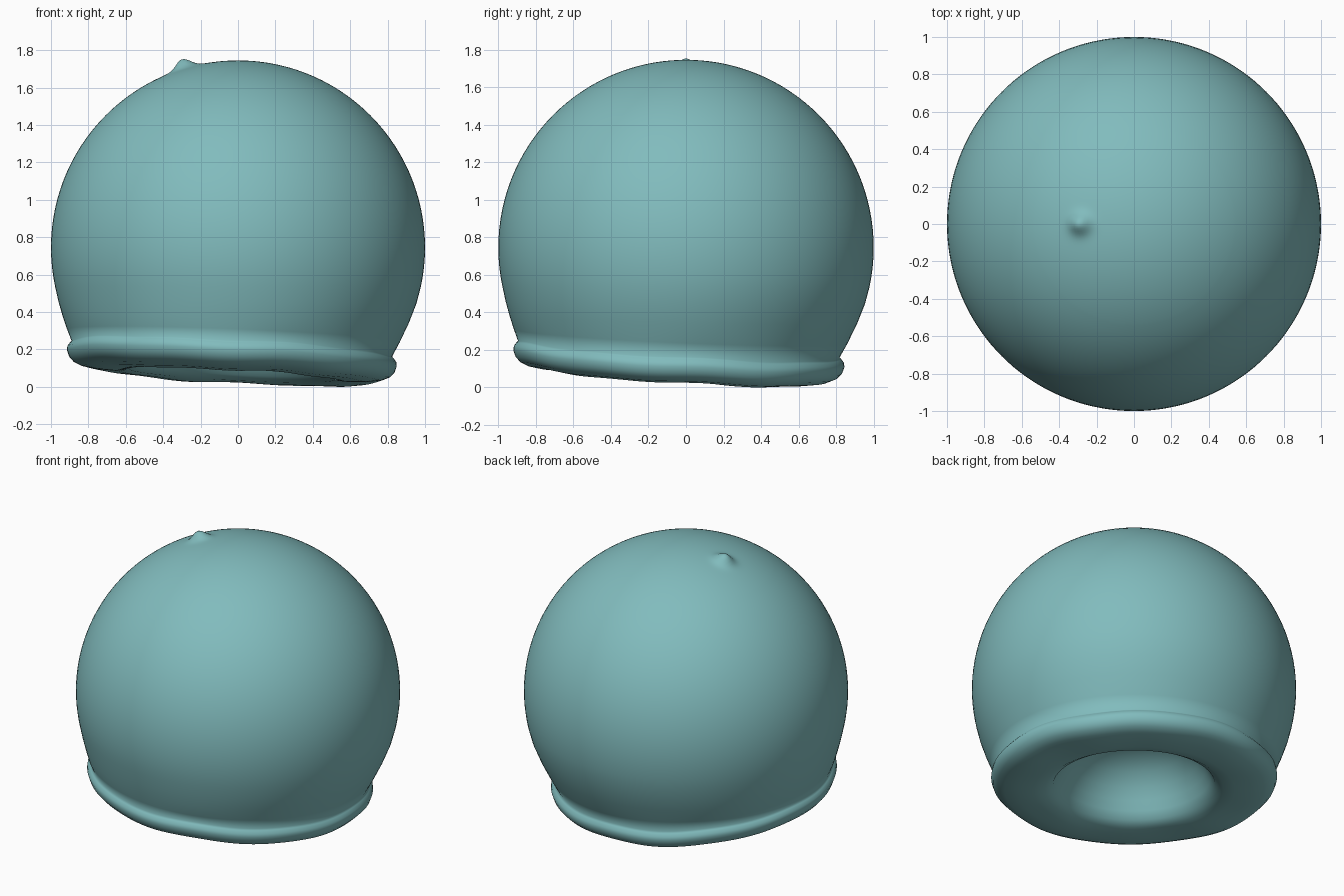
import bpy, bmesh, math

if "Cube" in bpy.data.objects:
    bpy.data.objects.remove(bpy.data.objects["Cube"])

SEG = 144
CZ = 0.745                      # dome centre height
teal = bpy.data.materials.new("soft_teal")
teal.diffuse_color = (0.22, 0.50, 0.51, 1)
teal.use_nodes = True
teal.node_tree.nodes["Principled BSDF"].inputs["Base Color"].default_value = teal.diffuse_color

# Profile points: radius, height, how far the point follows the tilted rim
dome = []
for i in range(1, 34):          # fine rings around the small nub
    a = math.radians(i)
    dome.append((math.sin(a), CZ + math.cos(a), 0))
for i in range(12, 35):
    a = math.radians(i * 3)
    dome.append((math.sin(a), CZ + math.cos(a), 0))
skirt = [(0.957, 0.45, 0.08), (0.926, 0.36, 0.35), (0.889, 0.27, 0.75), (0.857, 0.2, 1)]
rim = [(0.866, 0.19), (0.879, 0.172), (0.882, 0.15), (0.87, 0.115), (0.845, 0.088),
       (0.80, 0.068), (0.72, 0.056), (0.62, 0.052), (0.55, 0.062), (0.50, 0.09)]
hollow = [(0.47, 0.14), (0.44, 0.2), (0.40, 0.27), (0.33, 0.35), (0.24, 0.41), (0.12, 0.445)]
profile = dome + skirt + [(r, z, 1) for r, z in rim + hollow]


def place(r, z, w, t):
    """Point on the body, with the rim tilt and the nub near the top."""
    x = r * math.cos(t) - 0.033 * w
    y = r * math.sin(t) - 0.038 * w
    z -= w * (0.053 * x + 0.057 * y)
    if w == 1 and r > 0.6:      # gently uneven rim
        z += 0.004 * math.sin(5 * t + 1) + 0.003 * math.sin(9 * t)
    if z > 1.2:                 # nub
        d2 = (x + 0.285) ** 2 + y * y
        k = 1 + 0.05 * math.exp(-d2 / (2 * 0.036 ** 2))
        x, y, z = x * k, y * k, CZ + (z - CZ) * k
    return x, y, z


bm = bmesh.new()
rings = [[bm.verts.new(place(r, z, w, 2 * math.pi * j / SEG)) for j in range(SEG)]
         for r, z, w in profile]
top = bm.verts.new((0, 0, CZ + 1))
roof = bm.verts.new((-0.033, -0.038, 0.455))
for a, b in zip(rings, rings[1:]):
    for j in range(SEG):
        k = (j + 1) % SEG
        bm.faces.new((a[j], b[j], b[k], a[k]))
for j in range(SEG):
    k = (j + 1) % SEG
    bm.faces.new((top, rings[0][j], rings[0][k]))
    bm.faces.new((roof, rings[-1][k], rings[-1][j]))
bmesh.ops.recalc_face_normals(bm, faces=bm.faces)
# stand exactly on the ground
low = min(v.co.z for v in bm.verts)
for v in bm.verts:
    if v.co.z < 0.5:
        v.co.z -= low * (1 - v.co.z / 0.5)
for f in bm.faces:
    f.smooth = True

mesh = bpy.data.meshes.new("rimmed_dome")
bm.to_mesh(mesh)
bm.free()
mesh.materials.append(teal)
obj = bpy.data.objects.new("rimmed_dome", mesh)
bpy.context.collection.objects.link(obj)
